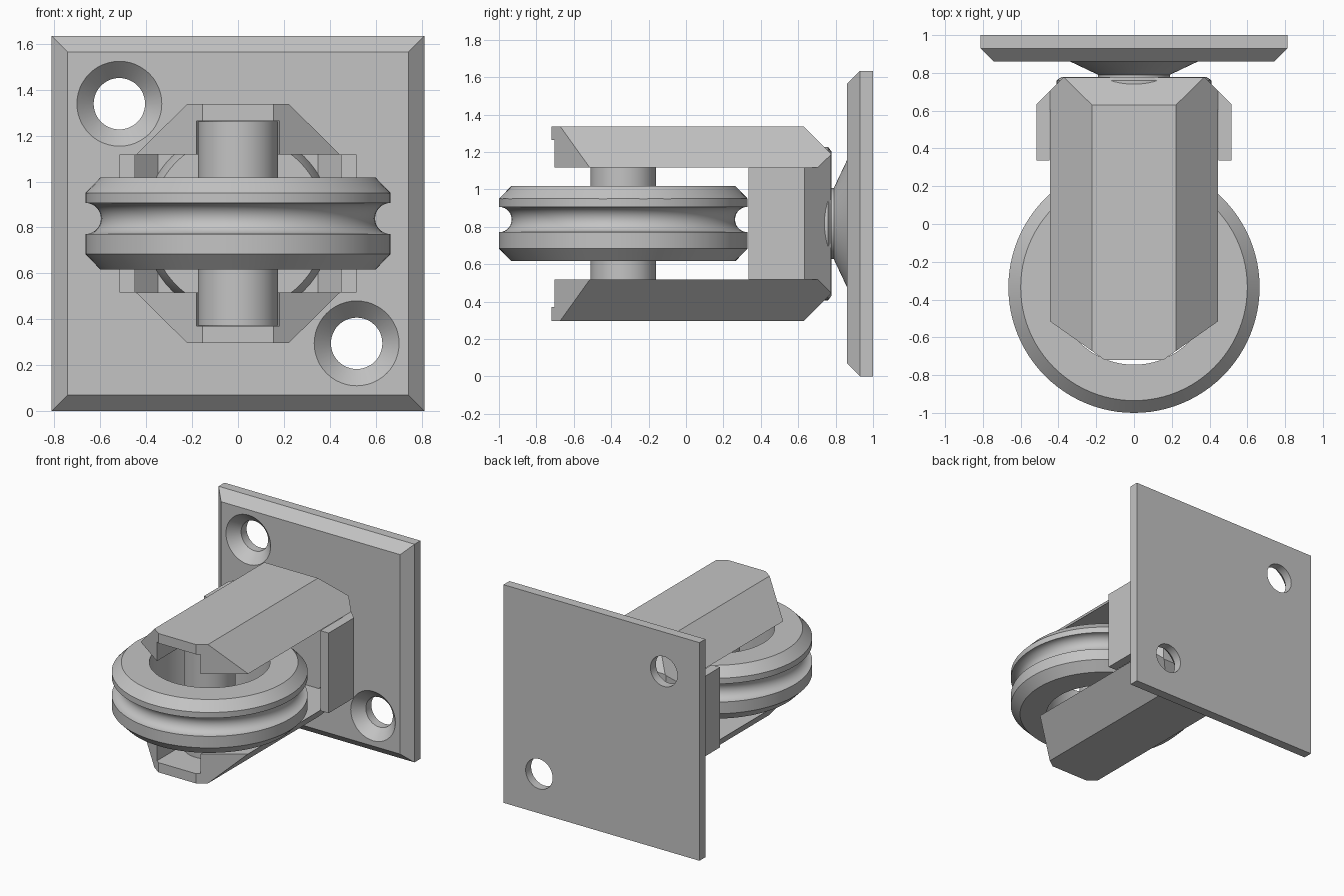
import bpy, bmesh, math
from mathutils import Vector, Matrix

cube = bpy.data.objects.get("Cube")
if cube:
    bpy.data.objects.remove(cube, do_unlink=True)

MID = 0.817        # height of the symmetry plane
AXLE_Y = -0.335    # wheel centre

grey = bpy.data.materials.new("plain grey")
grey.use_nodes = True
grey.diffuse_color = (0.55, 0.55, 0.55, 1)
bsdf = next(n for n in grey.node_tree.nodes if n.type == 'BSDF_PRINCIPLED')
bsdf.inputs["Base Color"].default_value = (0.55, 0.55, 0.55, 1)


def finish(bm, name, smooth=False):
    bmesh.ops.recalc_face_normals(bm, faces=bm.faces)
    mesh = bpy.data.meshes.new(name)
    bm.to_mesh(mesh)
    bm.free()
    mesh.materials.append(grey)
    ob = bpy.data.objects.new(name, mesh)
    bpy.context.collection.objects.link(ob)
    if smooth:
        select(ob)
        bpy.ops.object.shade_smooth_by_angle(angle=math.radians(30))
    return ob


def select(ob):
    bpy.ops.object.select_all(action='DESELECT')
    ob.select_set(True)
    bpy.context.view_layer.objects.active = ob


def lathe(name, profile, centre, along_y=False, steps=72):
    """Spin a closed (radius, height) profile about z, or about y."""
    bm = bmesh.new()
    verts = [bm.verts.new((r, 0, h)) for r, h in profile]
    edges = [bm.edges.new((a, b)) for a, b in zip(verts, verts[1:] + verts[:1])]
    bmesh.ops.spin(bm, geom=verts + edges, cent=(0, 0, 0), axis=(0, 0, 1),
                   angle=math.tau, steps=steps)
    bmesh.ops.remove_doubles(bm, verts=bm.verts, dist=0.0005)
    if along_y:
        bm.transform(Matrix.Rotation(-math.pi / 2, 4, 'X'))
    bm.transform(Matrix.Translation(centre))
    return finish(bm, name, True)


def prism(points, offset):
    bm = bmesh.new()
    face = bm.faces.new([bm.verts.new(p) for p in points])
    new = bmesh.ops.extrude_face_region(bm, geom=[face])["geom"]
    bmesh.ops.translate(bm, vec=offset,
                        verts=[v for v in new if isinstance(v, bmesh.types.BMVert)])
    return bm


def clip(bm, point, normal):
    geom = bm.verts[:] + bm.edges[:] + bm.faces[:]
    cut = bmesh.ops.bisect_plane(bm, geom=geom, plane_co=point, plane_no=normal,
                                 clear_outer=True)["geom_cut"]
    edges = [e for e in cut if isinstance(e, bmesh.types.BMEdge)]
    bmesh.ops.holes_fill(bm, edges=edges)


def carve(ob, cutter):
    mod = ob.modifiers.new("cut", 'BOOLEAN')
    mod.operation = 'DIFFERENCE'
    mod.solver = 'EXACT'
    mod.object = cutter
    select(ob)
    bpy.ops.object.modifier_apply(modifier=mod.name)
    bpy.data.objects.remove(cutter, do_unlink=True)


# Wall plate: slab with a chamfered front rim
bm = prism([(sx * 0.812, 1, MID + sz * 0.817)
            for sx, sz in ((-1, -1), (1, -1), (1, 1), (-1, 1))], (0, -0.14, 0))
for axis, half in ((Vector((1, 0, 0)), 0.812), (Vector((0, 0, 1)), 0.817)):
    for s in (-1, 1):
        clip(bm, Vector((0, 0.93, MID)) + axis * s * half, axis * s + Vector((0, -1, 0)))
plate = finish(bm, "wall_plate")

# Countersunk screw holes
for x, z in ((-0.517, MID + 0.522), (0.517, MID - 0.522)):
    profile = [(0, 0.8), (0.185, 0.8), (0.185, 0.86), (0.112, 0.935), (0.112, 1.1), (0, 1.1)]
    carve(plate, lathe("hole_cutter", profile, (x, 0, z), True, 48))
select(plate)
bpy.ops.object.shade_smooth_by_angle(angle=math.radians(25))

# Swivel head and flared neck
lathe("swivel_neck", [(0, 0.62), (0.38, 0.62), (0.41, 0.70), (0.41, 0.76), (0.385, 0.778),
                      (0.19, 0.778), (0.19, 0.79), (0.34, 0.861), (0, 0.861)],
      (0, 0, MID), True)

# Fork arms: faceted bars, tapered at the front, sloped at the back
for s, name in ((1, "upper_arm"), (-1, "lower_arm")):
    bm = prism([(-0.445, -0.72, 0.3), (0.445, -0.72, 0.3), (0.222, -0.72, 0.52),
                (-0.222, -0.72, 0.52)], (0, 1.495, 0))
    clip(bm, (0, 0.63, 0.52), (0, 1, 1))
    for sx in (-1, 1):
        clip(bm, (sx * 0.52, 0.63, 0), (sx, 1, 0))
        clip(bm, (sx * 0.155, -0.72, 0), (sx * 0.205, -0.29, 0))
    bm.transform(Matrix.Translation((0, 0, MID)) @ Matrix.Diagonal((1, 1, s, 1)))
    arm = finish(bm, name)

    # Open slot for the axle, rounded at its inner end
    ends = [(0.18 * math.cos(a), AXLE_Y + 0.18 * math.sin(a), MID - 0.447)
            for a in (math.pi * i / 24 for i in range(25))]
    slot = prism([(0.18, -1, MID - 0.447)] + ends + [(-0.18, -1, MID - 0.447)],
                 (0, 0, 0.894))
    carve(arm, finish(slot, "slot_cutter"))

# Fork back: a wrapped wall with angled corners joining both arms
outer = [(0.517, 0.335), (0.517, 0.633), (0.375, 0.775)]
inner = [(0.448, 0.335), (0.448, 0.605), (0.348, 0.705)]
half = outer + [(-x, y) for x, y in reversed(outer)]
back = [(-x, y) for x, y in inner] + inner[::-1]
bm = prism([(x, y, MID - 0.3) for x, y in half + back], (0, 0, 0.6))
finish(bm, "fork_back")

# Axle
lathe("axle", [(0, -0.445), (0.175, -0.445), (0.175, 0.445), (0, 0.445)], (0, AXLE_Y, MID))

# Grooved wheel with an open bore
groove = [(0.665 - 0.068 * math.sin(a), -0.068 * math.cos(a))
          for a in (math.pi * i / 14 for i in range(15))]
rim = [(0.41, -0.2), (0.6, -0.2), (0.665, -0.133)]
lathe("wheel", rim + [(r, h + 0.022) for r, h in groove]
      + [(r, -h) for r, h in reversed(rim)], (0, AXLE_Y, MID + 0.0), steps=96)
